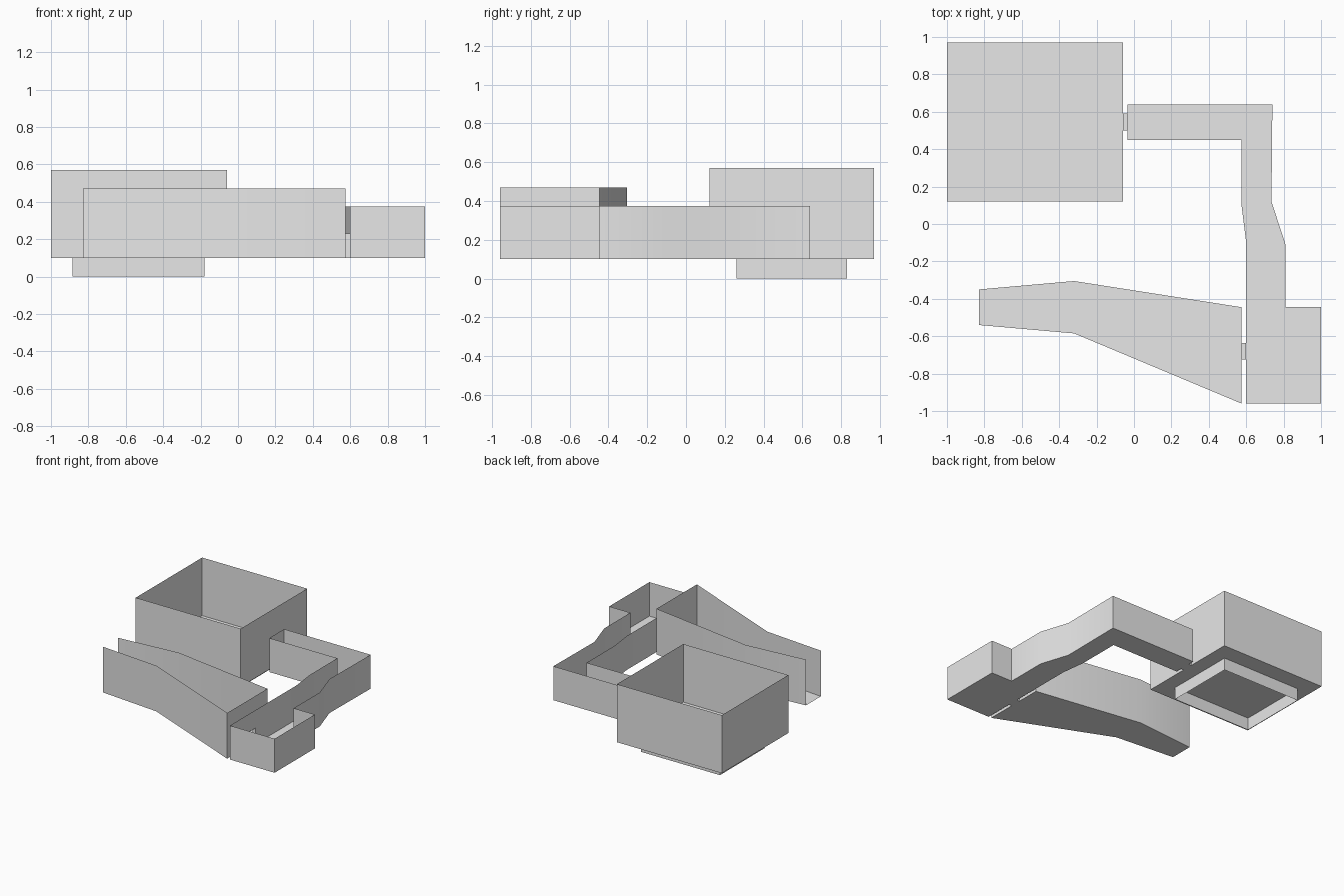
import bpy
import bmesh
from mathutils import Vector

cube = bpy.data.objects.get("Cube")
if cube:
    bpy.data.objects.remove(cube, do_unlink=True)

FLOOR = 0.1
DOOR_TOP = 0.23

grey = bpy.data.materials.new("plain_grey")
grey.use_nodes = True
grey.diffuse_color = (0.8, 0.8, 0.8, 1)
grey.node_tree.nodes["Principled BSDF"].inputs["Base Color"].default_value = (0.8, 0.8, 0.8, 1)


def panel(bm, a, b, low, high):
    """Upright wall sheet between two plan points, facing inward."""
    corners = [(*b, low), (*a, low), (*a, high), (*b, high)]
    bm.faces.new([bm.verts.new(c) for c in corners])


def slab(bm, outline, z):
    bm.faces.new([bm.verts.new((x, y, z)) for x, y in outline])


def finish(name, bm):
    bmesh.ops.remove_doubles(bm, verts=bm.verts, dist=0.0005)
    mesh = bpy.data.meshes.new(name)
    bm.to_mesh(mesh)
    bm.free()
    mesh.materials.append(grey)
    mesh.shade_smooth()
    mesh.set_sharp_from_angle(angle=0.5)
    obj = bpy.data.objects.new(name, mesh)
    bpy.context.collection.objects.link(obj)
    return obj


def shell(name, outline, low, high, floor=True, roof=False, gaps=(), doors=None):
    """Thin-walled room on a counter-clockwise plan; doors map a wall to its jambs."""
    bm = bmesh.new()
    doors = doors or {}
    if floor:
        slab(bm, outline, low)
    if roof:
        slab(bm, outline[::-1], high)
    for i, a in enumerate(outline):
        b = outline[(i + 1) % len(outline)]
        if i in gaps:
            continue
        if i in doors:
            start, end = doors[i]
            panel(bm, a, start, low, high)
            panel(bm, start, end, DOOR_TOP, high)
            panel(bm, end, b, low, high)
        else:
            panel(bm, a, b, low, high)
    return finish(name, bm)


def rect(x0, x1, y0, y1):
    return [(x0, y0), (x1, y0), (x1, y1), (x0, y1)]


# Large square room with a skirt beneath its floor
shell("large_room", rect(-1, -0.06, 0.12, 0.97), FLOOR, 0.57,
      doors={1: ((-0.06, 0.5), (-0.06, 0.59))})
shell("base_skirt", rect(-0.885, -0.18, 0.26, 0.83), 0, FLOOR, floor=False)

# Flat floor plates inside the large room
plates = [rect(-0.46, -0.32, 0.69, 0.825), rect(-0.32, -0.185, 0.26, 0.405),
          [(-0.88, 0.41), (-0.74, 0.41), (-0.74, 0.545), (-0.72, 0.545),
           (-0.72, 0.69), (-0.88, 0.69)]]
for i, outline in enumerate(plates):
    bm = bmesh.new()
    slab(bm, outline, FLOOR + 0.003)
    finish(f"floor_plate_{i + 1}", bm)

# Winding corridor that widens into the small end room
corridor = [(-0.035, 0.45), (0.575, 0.45), (0.575, 0.1), (0.6, -0.1), (0.6, -0.96),
            (1, -0.96), (1, -0.445), (0.81, -0.445), (0.81, -0.11), (0.735, 0.12),
            (0.74, 0.64), (-0.035, 0.64)]
shell("corridor", corridor, FLOOR, 0.375,
      doors={3: ((0.6, -0.635), (0.6, -0.725)),
             11: ((-0.035, 0.59), (-0.035, 0.5))})

# Tapered hall, open at its narrow end
hall = [(-0.83, -0.54), (-0.32, -0.585), (0.575, -0.96), (0.575, -0.445),
        (-0.32, -0.305), (-0.83, -0.35)]
shell("tapered_hall", hall, FLOOR, 0.47, gaps=(5,),
      doors={2: ((0.575, -0.725), (0.575, -0.635))})

# Short door passages between the rooms
for name, outline in (("room_passage", rect(-0.06, -0.035, 0.5, 0.59)),
                      ("hall_passage", rect(0.575, 0.6, -0.725, -0.635))):
    shell(name, outline, FLOOR, DOOR_TOP, roof=True, gaps=(1, 3))
